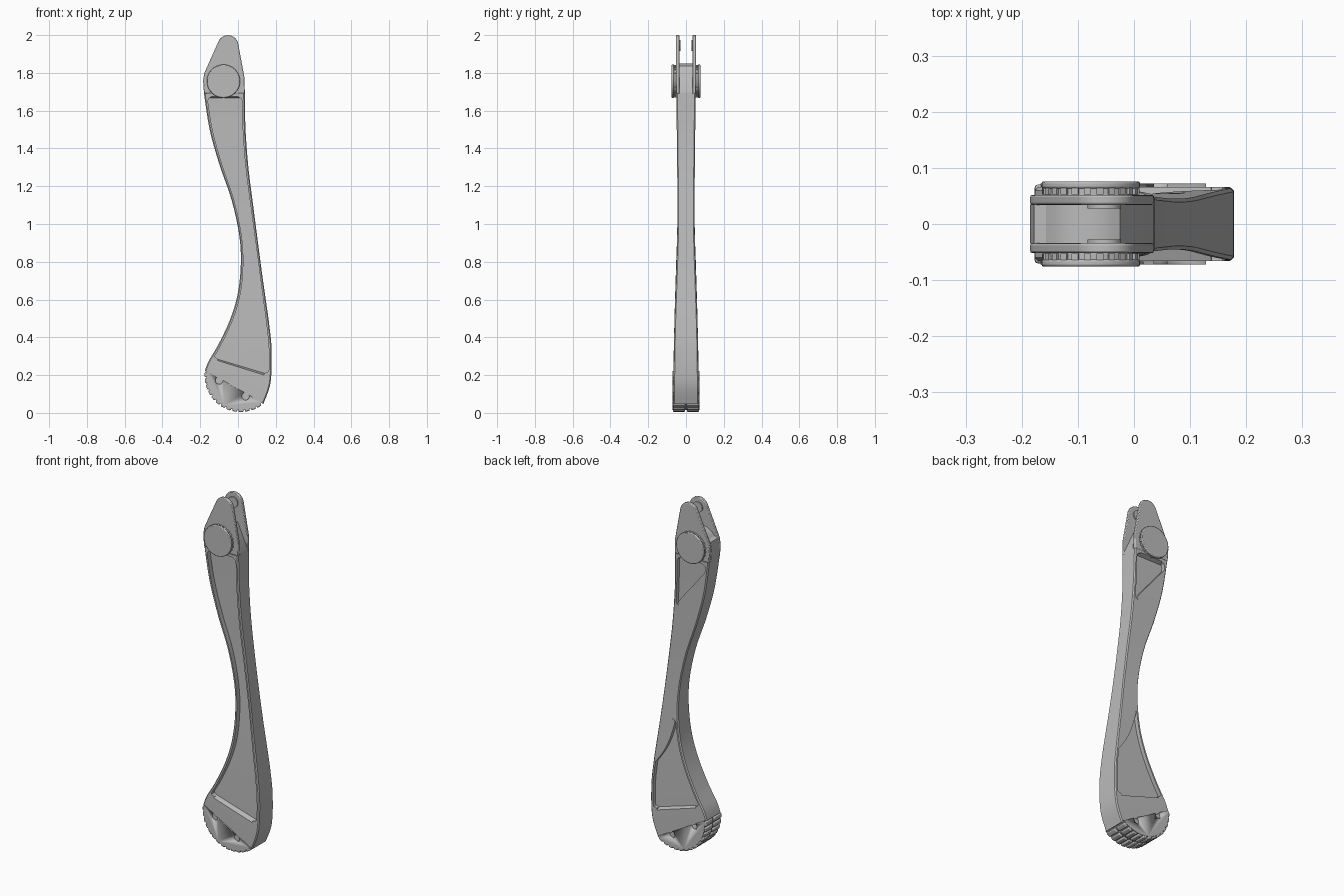
import bpy, bmesh, math
from mathutils import Vector

if "Cube" in bpy.data.objects:
    bpy.data.objects.remove(bpy.data.objects["Cube"])

grey = bpy.data.materials.new("light grey")
grey.use_nodes = True
COLOUR = (0.5, 0.5, 0.5, 1)
grey.diffuse_color = COLOUR
grey.node_tree.nodes["Principled BSDF"].inputs["Base Color"].default_value = COLOUR


def finish(name, bm, bevel=0, segments=2):
    bmesh.ops.remove_doubles(bm, verts=bm.verts, dist=1e-5)
    bmesh.ops.recalc_face_normals(bm, faces=bm.faces)
    mesh = bpy.data.meshes.new(name)
    bm.to_mesh(mesh)
    bm.free()
    mesh.materials.append(grey)
    ob = bpy.data.objects.new(name, mesh)
    bpy.context.collection.objects.link(ob)
    bpy.ops.object.select_all(action='DESELECT')
    ob.select_set(True)
    bpy.context.view_layer.objects.active = ob
    if bevel:
        mod = ob.modifiers.new("soft edge", 'BEVEL')
        mod.width, mod.segments = bevel, segments
        mod.limit_method, mod.angle_limit = 'ANGLE', math.radians(40)
    bpy.ops.object.shade_smooth_by_angle(angle=math.radians(30))
    return ob


def add_prism(bm, outline, y0, y1):
    """Extrude an x-z outline between two depths."""
    rings = [[bm.verts.new((x, y, z)) for x, z in outline] for y in (y0, y1)]
    n = len(outline)
    for i in range(n):
        j = (i + 1) % n
        bm.faces.new((rings[0][i], rings[0][j], rings[1][j], rings[1][i]))
    bm.faces.new(rings[0])
    bm.faces.new(rings[1])


def arc(cx, cz, r, start, end, n):
    angles = [math.radians(start + (end - start) * i / n) for i in range(n + 1)]
    return [(cx + r * math.cos(a), cz + r * math.sin(a)) for a in angles]


def circle(cx, cz, r, n=40):
    return arc(cx, cz, r, 0, 360, n)[:-1]


# Leg stations: left x, left z, right x, right z, half thickness
STATIONS = [Vector(s) for s in (
    (-.18, 1.69, .036, 1.69, .052), (-.15, 1.5, .04, 1.5, .049),
    (-.10, 1.32, .055, 1.3, .047), (-.035, 1.13, .08, 1.1, .045),
    (.005, .95, .106, .9, .047), (.015, .8, .127, .74, .052),
    (0, .64, .147, .6, .057), (-.04, .5, .165, .47, .061),
    (-.1, .37, .178, .33, .064), (-.155, .275, .172, .16, .066),
    (-.176, .222, .134, .047, .066))]
LAST = len(STATIONS) - 1


def station(t):
    """Smooth curve through the leg stations."""
    i = min(int(t), LAST - 1)
    u = t - i
    p0, p1, p2, p3 = (STATIONS[min(max(i + k, 0), LAST)] for k in (-1, 0, 1, 2))
    return (p1 * 2 + (p2 - p0) * u + (p0 * 2 - p1 * 5 + p2 * 4 - p3) * u * u
            + (p1 * 3 - p0 - p2 * 3 + p3) * u ** 3) / 2


def pocket(t, width, start, end, depth):
    """Side limits and depth of a round-cornered pocket."""
    e = min(max(min(t - start, end - t) / .15, 0), 1)
    rim = (.015 + .025 * (1 - math.sqrt(1 - (1 - e) ** 2))) / width
    return rim, 1 - rim, depth if start <= t <= end else 0


def ramp(t, a, b):
    return min(max((t - a) / (b - a), 0), 1)


def leg_section(t):
    lx, lz, rx, rz, h = station(t)
    left, right = Vector((lx, 0, lz)), Vector((rx, 0, rz))
    width = (right - left).length
    c = .006
    k = c / width
    a, b, d = pocket(t, width, .15, 8.75, .028)
    front = [(0, c), (k, 0), (a, 0), (a, d), (b, d), (b, 0), (1 - k, 0), (1, c)]
    # Rear pockets taper to a point along a diagonal
    if t < 3:
        a, b, d = pocket(t, width, .15, 1.55, .022)
        a += (b - a) * ramp(t, .4, 1.55)
    else:
        a, b, d = pocket(t, width, 5.3, 8.75, .022)
        b = a + (b - a) * ramp(t, 5.3, 7)
    back = [(0, c), (k, 0), (a, 0), (a, d), (b, d), (b, 0), (1 - k, 0), (1, c)]
    loop = [left.lerp(right, f) + Vector((0, y - h, 0)) for f, y in front]
    loop += [left.lerp(right, f) + Vector((0, h - y, 0)) for f, y in reversed(back)]
    return loop


# Curved leg body
bm = bmesh.new()
STEPS = 16 * LAST
rings = [[bm.verts.new(p) for p in leg_section(i / 16)] for i in range(STEPS + 1)]
for r0, r1 in zip(rings, rings[1:]):
    for i in range(len(r0)):
        j = (i + 1) % len(r0)
        bm.faces.new((r0[i], r0[j], r1[j], r1[i]))
bm.faces.new(rings[0])
bm.faces.new(rings[-1])
finish("leg_body", bm)

# Fork plates at the top
plate = [(-.18, 1.69), (-.185, 1.76), (-.178, 1.8)]
plate += arc(-.053, 1.945, .055, 155, 10, 12) + [(.035, 1.77), (.036, 1.69)]
for side, label in ((-1, "front"), (1, "rear")):
    bm = bmesh.new()
    add_prism(bm, plate, side * .034, side * .052)
    finish("fork_plate_" + label, bm, .004)

    # Boss on the inner face of the fork
    bm = bmesh.new()
    add_prism(bm, circle(-.053, 1.945, .03, 24), side * .028, side * .036)
    finish("fork_boss_" + label, bm)

    # Layered joint cap
    bm = bmesh.new()
    add_prism(bm, circle(-.077, 1.756, .082), side * .05, side * .066)
    finish("joint_cap_base_" + label, bm)
    bm = bmesh.new()
    add_prism(bm, circle(-.077, 1.756, .088), side * .063, side * .076)
    finish("joint_cap_" + label, bm, .004)
    bm = bmesh.new()
    for i in range(24):
        add_prism(bm, arc(-.077, 1.756, .079, i * 15, i * 15 + 8, 2)
                  + arc(-.077, 1.756, .087, i * 15 + 8, i * 15, 2), side * .053, side * .064)
    finish("joint_cap_ribs_" + label, bm)

# Block between the fork plates
bm = bmesh.new()
core = [(-.18, 1.69), (-.185, 1.76), (-.178, 1.8)]
core += arc(-.075, 1.75, .1, 145, 60, 10) + [(.036, 1.7), (.036, 1.69)]
add_prism(bm, core, -.035, .035)
finish("fork_block", bm)

# Rounded foot with bolt holes
FX, FZ = .014, .196
bm = bmesh.new()
add_prism(bm, arc(FX, FZ, .181, 172, 309, 32), -.072, .072)
foot = finish("foot", bm)
bm = bmesh.new()
for x, z in ((-.1, .172), (.04, .088)):
    for side in (-1, 1):
        add_prism(bm, circle(x, z, .02, 20), side * .06, side * .09)
cutter = finish("bolt_hole_cutter", bm)
cutter.hide_render = True
cut = foot.modifiers.new("bolt holes", 'BOOLEAN')
cut.operation, cut.object = 'DIFFERENCE', cutter
bpy.context.view_layer.objects.active = foot
bpy.ops.object.modifier_apply(modifier=cut.name)
bpy.data.objects.remove(cutter)

# Tread blocks around the sole, split along the middle
bm = bmesh.new()
for i in range(13):
    a = 174 + i * 10.3
    block = arc(FX, FZ, .17, a, a + 8, 3) + arc(FX, FZ, .191, a + 8, a, 3)
    for side in (-1, 1):
        add_prism(bm, block, side * .005, side * .07)
finish("foot_treads", bm, .005)

# Small latch at the lower end of the front pocket
bm = bmesh.new()
along, up = Vector((.88, -.47)), Vector((.47, .88))
mid = Vector((.01, .222))
latch = [mid + along * s * .03 + up * u * .012 for s, u in ((-1, -1), (1, -1), (1, 1), (-1, 1))]
add_prism(bm, latch, -.06, -.03)
finish("pocket_latch", bm, .003)
